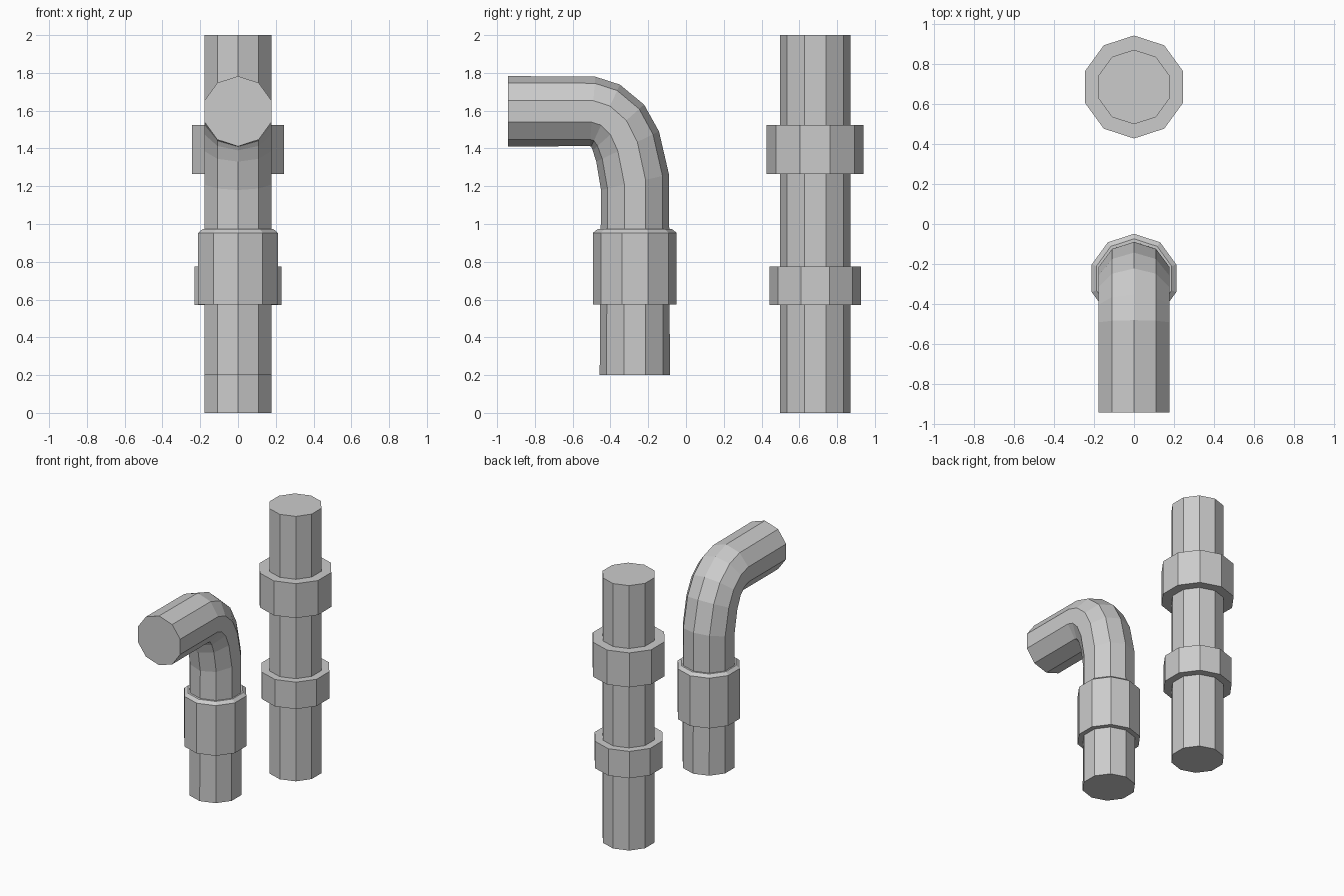
import bpy, bmesh
from math import sin, cos, pi
from mathutils import Vector

if "Cube" in bpy.data.objects:
    bpy.data.objects.remove(bpy.data.objects["Cube"])

SIDES = 10


def loft(name, rings, half_width):
    """Capped ten-sided tube; each ring is given by its back and front (y, z) points."""
    bm = bmesh.new()
    loops = []
    for i, (back, front) in enumerate(rings):
        a = Vector((0, *back))
        b = Vector((0, *front))
        mid, arm = (a + b) / 2, (a - b) / 2
        width = half_width[i] if isinstance(half_width, list) else half_width
        loops.append([bm.verts.new(mid + arm * cos(2 * pi * k / SIDES)
                                   + Vector((width * sin(2 * pi * k / SIDES), 0, 0)))
                      for k in range(SIDES)])
    for low, high in zip(loops, loops[1:]):
        for k in range(SIDES):
            n = (k + 1) % SIDES
            bm.faces.new((low[k], low[n], high[n], high[k]))
    bm.faces.new(loops[0])
    bm.faces.new(loops[-1])
    bmesh.ops.recalc_face_normals(bm, faces=bm.faces[:])
    mesh = bpy.data.meshes.new(name)
    bm.to_mesh(mesh)
    bm.free()
    obj = bpy.data.objects.new(name, mesh)
    bpy.context.collection.objects.link(obj)
    return obj


def upright(name, y, profile):
    """Vertical tube from (radius, z) pairs."""
    rings = [((y + r, z), (y - r, z)) for r, z in profile]
    return loft(name, rings, [r for r, z in profile])


# Straight pipe and its two collars
BACK_Y, FRONT_Y, R = 0.684, -0.271, 0.186
upright("straight_pipe", BACK_Y, [(R, 0), (R, 2)])
upright("upper_collar", BACK_Y, [(0.257, 1.265), (0.257, 1.525)])
upright("lower_collar", BACK_Y, [(0.243, 0.572), (0.243, 0.775)])

# Elbow pipe: outer and inner points of each ring around the bend
loft("elbow_pipe", [
    ((FRONT_Y + R, 0.2), (FRONT_Y - R, 0.2)),
    ((-0.09, 1.262), (-0.45, 1.18)),
    ((-0.143, 1.49), (-0.475, 1.33)),
    ((-0.222, 1.632), (-0.494, 1.39)),
    ((-0.35, 1.738), (-0.502, 1.41)),
    ((-0.48, 1.78), (-0.51, 1.412)),
    ((-0.942, 1.783), (-0.942, 1.411)),
], R)

# Collar on the elbow, with a chamfered top
upright("elbow_collar", FRONT_Y, [(0.222, 0.574), (0.222, 0.953), (0.197, 0.973)])
